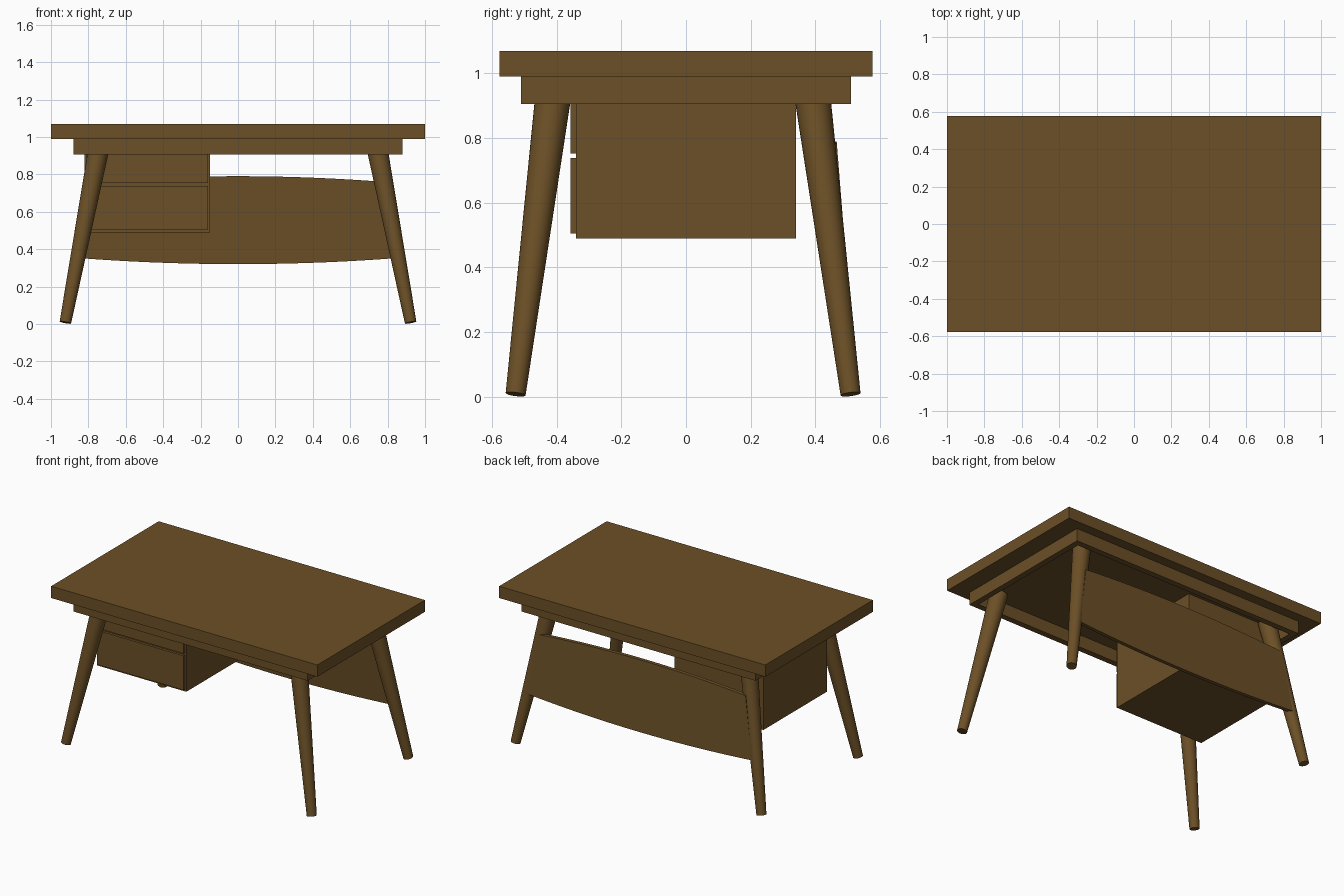
import bpy, bmesh
from mathutils import Vector

if "Cube" in bpy.data.objects:
    bpy.data.objects.remove(bpy.data.objects["Cube"])

wood = bpy.data.materials.new("brown_wood")
wood.diffuse_color = (0.15, 0.08, 0.02, 1)
wood.use_nodes = True
wood.node_tree.nodes["Principled BSDF"].inputs["Base Color"].default_value = wood.diffuse_color


def finish(name, bm):
    bmesh.ops.recalc_face_normals(bm, faces=bm.faces)
    me = bpy.data.meshes.new(name)
    bm.to_mesh(me)
    bm.free()
    me.materials.append(wood)
    ob = bpy.data.objects.new(name, me)
    bpy.context.collection.objects.link(ob)
    return ob


def box(name, lo, hi):
    bm = bmesh.new()
    bmesh.ops.create_cube(bm, size=1)
    for v in bm.verts:
        v.co = Vector([(a + b) / 2 + c * (b - a) for a, b, c in zip(lo, hi, v.co)])
    return finish(name, bm)


def leg(name, foot, top, r_foot, r_top):
    foot, top = Vector(foot), Vector(top)
    axis = top - foot
    bm = bmesh.new()
    bmesh.ops.create_cone(bm, cap_ends=True, segments=32, radius1=r_foot,
                          radius2=r_top, depth=axis.length)
    rot = Vector((0, 0, 1)).rotation_difference(axis)
    for v in bm.verts:
        v.co = rot @ v.co + (foot + top) / 2
    for f in bm.faces:
        f.smooth = len(f.verts) == 4
    for e in bm.edges:
        e.smooth = all(len(f.verts) == 4 for f in e.link_faces)
    return finish(name, bm)


# Table top
box("table_top", (-1, -0.577, 0.99), (1, 0.577, 1.07))

# Hollow apron frame under the top
X, Y, T, Z0, Z1 = 0.88, 0.51, 0.04, 0.905, 0.99
box("front_apron", (-X, -Y, Z0), (X, -Y + T, Z1))
box("back_apron", (-X, Y - T, Z0), (X, Y, Z1))
for side, s in (("left", -1), ("right", 1)):
    a, b = sorted((s * X, s * (X - T)))
    box(side + "_apron", (a, -Y + T, Z0), (b, Y - T, Z1))

# Four splayed, tapered legs
for side, s in (("left", -1), ("right", 1)):
    leg("front_leg_" + side, (s * 0.923, -0.527, 0.008), (s * 0.735, -0.404, 0.985), 0.031, 0.057)
    leg("back_leg_" + side, (s * 0.923, 0.509, 0.008), (s * 0.735, 0.384, 0.985), 0.031, 0.057)

# Drawer cabinet with two drawer fronts
box("drawer_cabinet", (-0.82, -0.34, 0.49), (-0.15, 0.34, 0.99))
box("lower_drawer_front", (-0.81, -0.357, 0.505), (-0.16, -0.34, 0.738))
box("upper_drawer_front", (-0.81, -0.357, 0.753), (-0.16, -0.34, 0.985))

# Bowed back panel, leaning with the back legs
bm = bmesh.new()
N, THICK = 32, 0.025
rows = []
for i in range(N + 1):
    t = 2 * i / N - 1
    ring = []
    for x, z in ((0.775 * t, 0.79 - 0.03 * t * t), (0.845 * t, 0.32 + 0.032 * t * t)):
        y = 0.466 + (0.79 - z) * 0.08
        ring.append((bm.verts.new((x, y, z)), bm.verts.new((x, y - THICK, z))))
    (to, ti), (bo, bi) = ring
    rows.append((to, ti, bi, bo))
for a, b in zip(rows, rows[1:]):
    for k in range(4):
        bm.faces.new((a[k], a[(k + 1) % 4], b[(k + 1) % 4], b[k]))
bm.faces.new(rows[0])
bm.faces.new(rows[-1])
finish("back_panel", bm)
